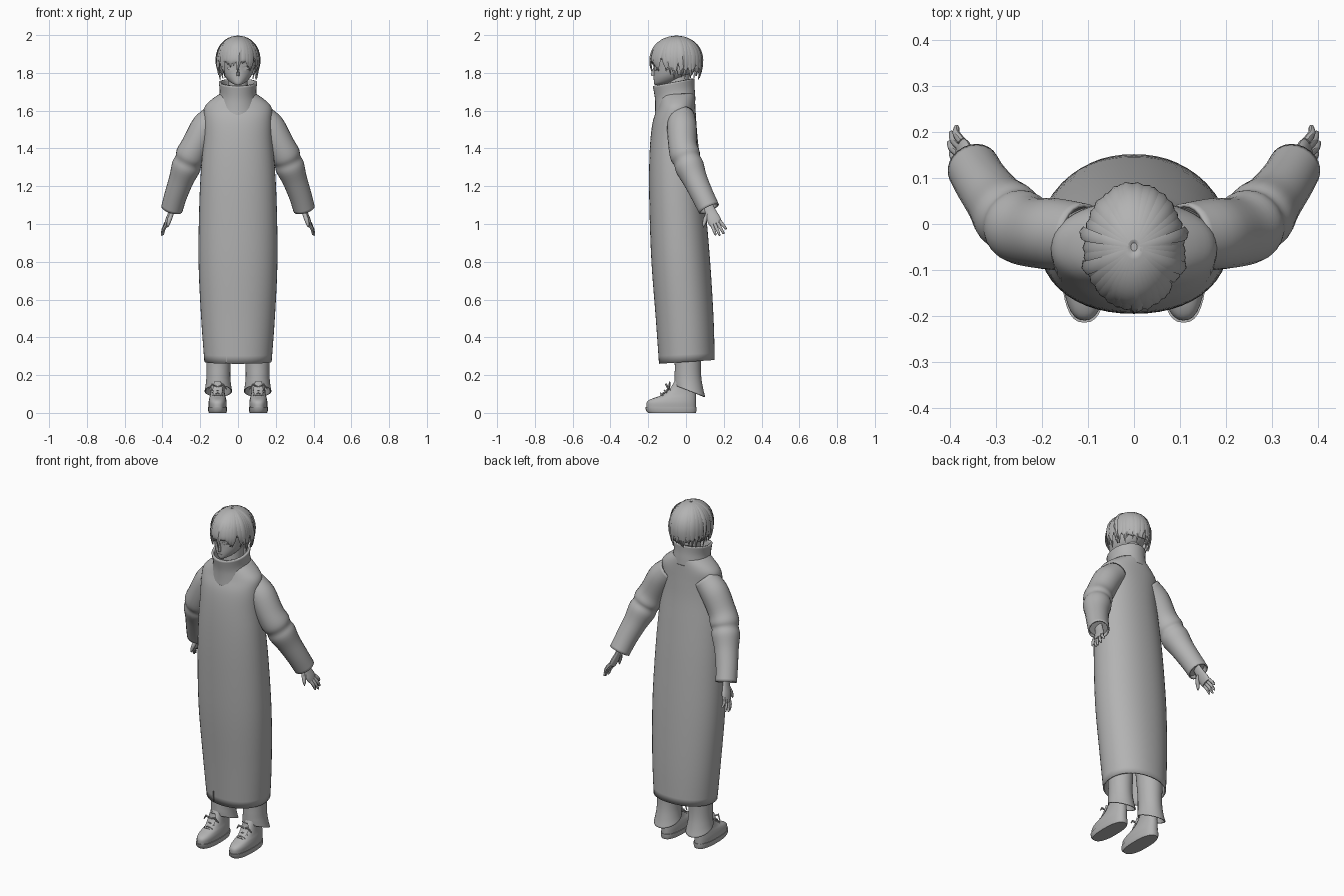
import bpy, bmesh, random
from math import sin, cos, pi, radians, copysign
from mathutils import Vector as V

random.seed(4)
if "Cube" in bpy.data.objects:
    bpy.data.objects.remove(bpy.data.objects["Cube"])

grey = bpy.data.materials.new("plain grey")
grey.use_nodes = True
COLOUR = (0.45, 0.45, 0.45, 1)
grey.diffuse_color = COLOUR
grey.node_tree.nodes["Principled BSDF"].inputs["Base Color"].default_value = COLOUR


def ring(c, u, v, n=24, p=2):
    """Closed superellipse of n points around c, spanned by u and v."""
    def f(t):
        return copysign(abs(t) ** (2 / p), t)
    return [V(c) + V(u) * f(cos(2 * pi * i / n)) + V(v) * f(sin(2 * pi * i / n)) for i in range(n)]


def level(z, rx, front, back, x=0, tilt=0, p=2, n=32):
    """Horizontal ring; tilt raises its back edge."""
    return ring((x, (front + back) / 2, z), (rx, 0, 0), (0, (back - front) / 2, tilt), n, p)


def smooth(rings, steps=4):
    """Catmull-Rom interpolation between rings."""
    out = []
    for i in range(len(rings) - 1):
        a, b, c, d = (rings[max(i - 1, 0)], rings[i], rings[i + 1], rings[min(i + 2, len(rings) - 1)])
        for s in range(steps):
            t = s / steps
            out.append([q + (r - p) * (t / 2) + (p * 2 - q * 5 + r * 4 - w) * (t * t / 2)
                        + (q * 3 - p - r * 3 + w) * (t ** 3 / 2) for p, q, r, w in zip(a, b, c, d)])
    return out + [rings[-1]]


def tube(path, n=16, axis=(0, 1, 0), flat=1):
    """Rings along (x, y, z, radius) points; flat thins them across the axis."""
    pts = [V(q[:3]) for q in path]
    out = []
    for i, q in enumerate(path):
        d = (pts[min(i + 1, len(pts) - 1)] - pts[max(i - 1, 0)]).normalized()
        u = (V(axis) - d * d.dot(V(axis))).normalized()
        out.append(ring(pts[i], u * q[3], d.cross(u) * q[3] * flat, n))
    return out


def build(name, lofts, mirror=False, thick=0, capped=True):
    bm = bmesh.new()
    for rings in lofts:
        rows = [[bm.verts.new(q) for q in r] for r in rings]
        n = len(rows[0])
        for a, b in zip(rows, rows[1:]):
            for i in range(n):
                bm.faces.new((a[i], a[(i + 1) % n], b[(i + 1) % n], b[i]))
        if capped:
            bm.faces.new(rows[0])
            bm.faces.new(rows[-1])
    bmesh.ops.recalc_face_normals(bm, faces=bm.faces)
    me = bpy.data.meshes.new(name)
    bm.to_mesh(me)
    bm.free()
    me.materials.append(grey)
    ob = bpy.data.objects.new(name, me)
    bpy.context.collection.objects.link(ob)
    bpy.ops.object.select_all(action="DESELECT")
    ob.select_set(True)
    bpy.context.view_layer.objects.active = ob
    bpy.ops.object.shade_smooth_by_angle(angle=radians(45))
    if thick:
        m = ob.modifiers.new("thickness", "SOLIDIFY")
        m.thickness, m.offset = thick, -1
    if mirror:
        ob.modifiers.new("mirror", "MIRROR").use_mirror_merge = False
    return ob


# Long coat, open at the hem
coat = [(.27, .178, -.143, .152, .01), (.5, .195, -.16, .146), (.8, .209, -.183, .128),
        (1.1, .205, -.194, .102), (1.3, .195, -.195, .08), (1.45, .182, -.188, .062),
        (1.55, .18, -.174, .054), (1.615, .178, -.15, .05), (1.655, .145, -.14, .048), (1.69, .095, -.135, .045)]
build("coat", [smooth([level(c[0], c[1], c[2], c[3], tilt=(c[4] if len(c) > 4 else 0), p=2.15, n=48)
                       for c in coat])], thick=.008, capped=False)
build("coat_front_slit", [[level(.262, .002, -.142, -.132, x=-.062), level(.33, .002, -.146, -.136, x=-.062)]])

# Standing collar with a seam step at its base
collar = [level(1.615, .112, -.165, .05, tilt=.04), level(1.655, .104, -.163, .048, tilt=.035),
          level(1.70, .097, -.165, .045, tilt=.03), level(1.75, .102, -.176, .045, tilt=.02)]
build("collar", [smooth(collar)], thick=.012, capped=False)

# Sleeves with soft elbow folds, then cuffs
arm = [(.11, -.025, 1.575, .07), (.17, -.022, 1.515, .078), (.222, -.018, 1.42, .076),
       (.25, -.005, 1.365, .08), (.262, .006, 1.335, .073), (.276, .02, 1.30, .077),
       (.30, .048, 1.235, .066), (.33, .088, 1.15, .06), (.35, .122, 1.08, .058)]
build("sleeves", [smooth(tube(arm, 24))], mirror=True, thick=.008, capped=False)
build("sleeve_linings", [tube([(.325, .082, 1.16, .05), (.344, .112, 1.10, .05)], 24)], mirror=True)

# Hands
palm = tube([(.344, .11, 1.11, .026), (.355, .13, 1.065, .029), (.368, .147, 1.025, .036),
             (.376, .157, 1.0, .033)], flat=.42)
hand = [smooth(palm)]
tips = [(.388, .214, .972), (.400, .201, .947), (.405, .179, .938), (.400, .158, .94)]
for i, tip in enumerate(tips):
    a = V((.374, .179 - .015 * i, 1.016 - .004 * i))
    b = V(tip)
    m = a.lerp(b, .5) + V((.006, 0, 0))
    hand.append(smooth(tube([(*a, .0095), (*m, .0085), (*a.lerp(b, .9), .006), (*b, .002)], 8), 3))
hand.append(smooth(tube([(.352, .118, 1.06, .013), (.362, .102, 1.025, .012),
                         (.37, .095, .998, .008), (.372, .092, .982, .002)], 8), 3))
build("hands", hand, mirror=True)

# Trousers with flared hems, raised at the front
trousers = [level(.115, .073, -.058, .102, .104, -.03), level(.15, .067, -.06, .09, .104, -.018),
            level(.2, .063, -.06, .08, .104), level(.3, .066, -.062, .08, .103), level(.6, .08, -.09, .09, .1)]
build("trousers", [smooth(trousers)], mirror=True, thick=.006, capped=False)

# Shoes: sole slab, rounded upper, tongue and laces
sole = [level(z, r, f, b, .108, p=2.5) for z, r, f, b in
        [(0, .046, -.20, .052), (.012, .05, -.212, .056), (.03, .05, -.215, .056)]]
upper = [level(z, r, f, b, .108, t, 2.4) for z, r, f, b, t in
         [(.03, .047, -.21, .053, 0), (.055, .048, -.208, .053, 0), (.078, .044, -.188, .053, .006),
          (.098, .039, -.135, .052, .006), (.125, .036, -.088, .05, 0), (.17, .036, -.06, .05, 0)]]
tongue = tube([(.108, -.135, .092, .02), (.108, -.095, .125, .026), (.108, -.085, .165, .018)],
              12, (1, 0, 0), .25)
build("shoe_soles", [sole], mirror=True)
build("shoe_uppers", [smooth(upper)], mirror=True)
build("shoe_tongues", [smooth(tongue)], mirror=True)
laces = []
for i in range(3):
    y, z = -.135 + .02 * i, .103 + .014 * i
    laces.append(tube([(.08, y + .012, z - .01, .003), (.108, y, z + .003, .003),
                       (.136, y + .012, z - .01, .003)], 6))
for s in (-1, 1):
    laces.append(tube([(.108, -.095, .138, .003), (.108 + s * .03, -.105, .15, .006),
                       (.108 + s * .048, -.095, .125, .003)], 6))
build("shoe_laces", laces, mirror=True)

# Head with a pointed chin, and the neck
head = [(1.737, .014, -.166, -.13), (1.75, .04, -.17, -.06), (1.78, .068, -.171, .0), (1.82, .085, -.17, .04),
        (1.88, .094, -.173, .065), (1.94, .08, -.15, .05), (1.98, .03, -.09, .0)]
build("head", [smooth([level(*h) for h in head])])
build("neck", [[level(1.62, .055, -.11, .01), level(1.80, .05, -.10, .02)]])
build("nose", [[level(1.783, .009, -.182, -.16, n=8), level(1.79, .008, -.186, -.16, n=8),
                level(1.83, .004, -.172, -.155, n=8)]])


def plate(x, y, z, w, h, slope=0, turn=0):
    """Thin oval plate on the face."""
    return [ring((x, y + d, z), (w, turn, slope), (0, 0, h), 16) for d in (-.003, .004)]


build("eyes", [plate(.038, -.160, 1.822, .018, .009, .003, .007)], mirror=True)
build("brows", [plate(.038, -.162, 1.842, .022, .003, .006, .008)], mirror=True)
build("mouth", [plate(0, -.170, 1.765, .014, .002)])
build("ears", [smooth(tube([(.082, -.035, 1.79, .008), (.09, -.03, 1.815, .017),
                            (.092, -.025, 1.84, .012)], 10, flat=.5))], mirror=True)

# Hair: an under-cap raised above the face, covered with tapering locks
MID = V((0, -.05, 1.87))
cap = []
for i in range(13):
    phi = radians(4 + 8.2 * i)
    s = sin(phi)
    cap.append(ring(MID + V((0, 0, .127 * cos(phi))), (.102 * s, 0, 0), (0, .13 * s, -.045 * (i / 12) ** 2), 32))
build("hair_cap", [cap], capped=False, thick=.006)


def lock(angle, tip_z, width, lift=1.0, sway=0):
    """Diamond-section strand from the crown down to a point."""
    rings = []
    for i in range(10):
        t = i / 9
        if t < .6:
            phi = t / .6 * pi / 2
            r, z = sin(phi), .127 * cos(phi)
        else:
            k = (t - .6) / .4
            r, z = 1 + .03 * k - .09 * k * k, (tip_z - MID.z) * k
        a = angle + sway * t * t
        out = V((cos(a), sin(a), 0))
        side = V((-.107 * sin(a), .135 * cos(a), 0)).normalized()
        c = MID + V((.106 * r * lift * cos(a), .134 * r * lift * sin(a), z))
        w = width * (min(1, .12 + r) if t < .6 else max(.03, 1 - ((t - .6) / .4) ** 1.5))
        rings.append([c + side * w, c + out * .006 * min(1, w / width + .1),
                      c - side * w, c - out * .006])
    return smooth(rings, 2)


locks = []
COUNT = 34
for i in range(COUNT):
    a = 2 * pi * i / COUNT + random.uniform(-.05, .05)
    front = max(0, -sin(a))
    low = 1.775 + random.uniform(-.012, .02)
    if front > .75:
        low = 1.83 + random.uniform(-.015, .02)
    elif front > .3:
        low = 1.79 + random.uniform(-.01, .025)
    locks.append(lock(a, low, .0165, random.uniform(.99, 1.025), random.uniform(-.12, .12)))
# Long centre fringe, and flicked side tips
locks.append(lock(-pi / 2 + .1, 1.80, .013, 1.03, -.15))
for s in (-1, 1):
    locks.append(lock(-pi / 2 + s * 1.2, 1.79, .015, 1.07, s * .15))
    locks.append(lock(-pi / 2 + s * 1.75, 1.80, .014, 1.09, s * .1))
build("hair_locks", locks)
